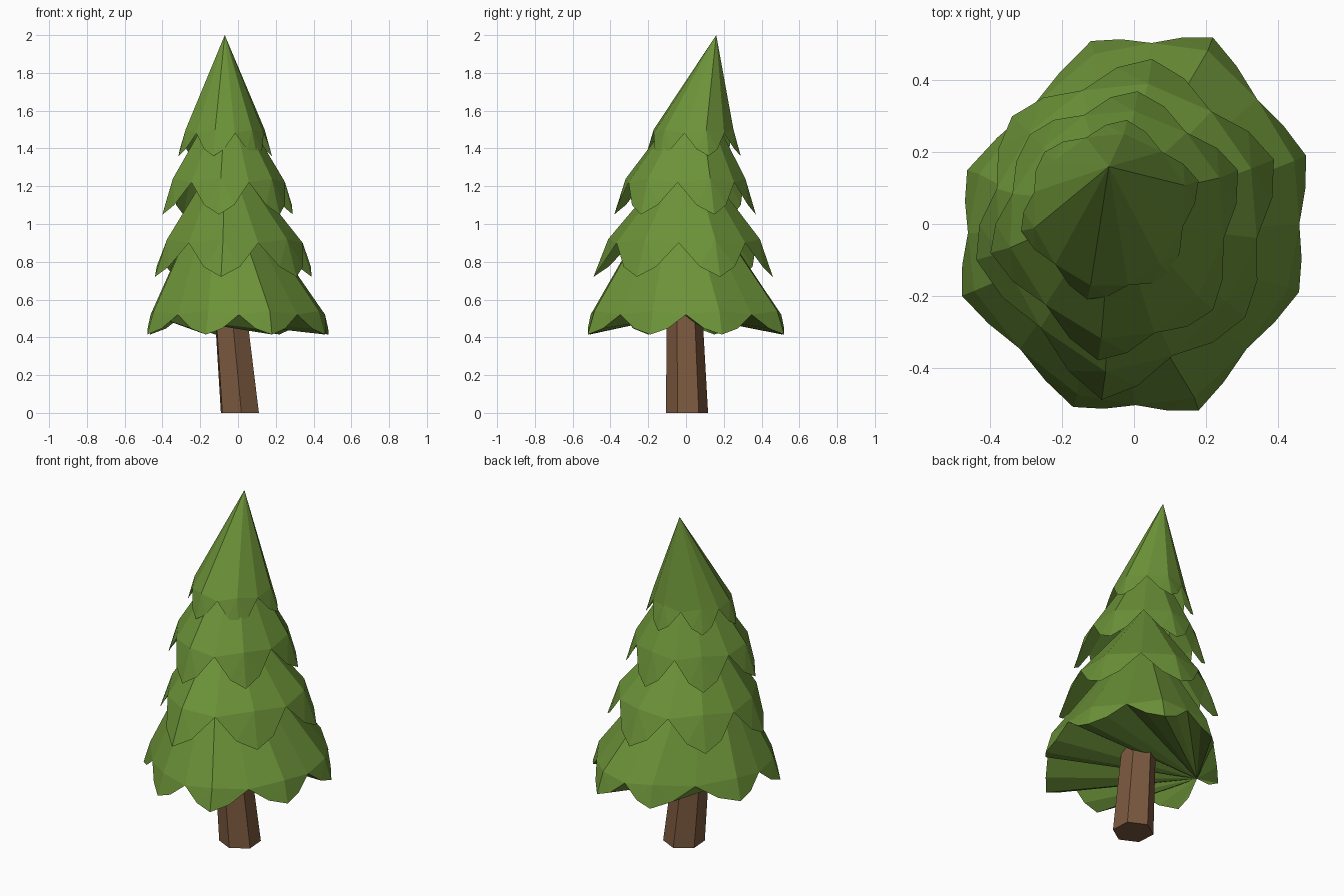
import bpy, bmesh, math
from mathutils import Vector

if "Cube" in bpy.data.objects:
    bpy.data.objects.remove(bpy.data.objects["Cube"])


def material(name, color):
    m = bpy.data.materials.new(name)
    m.diffuse_color = (*color, 1)
    m.use_nodes = True
    m.node_tree.nodes["Principled BSDF"].inputs["Base Color"].default_value = m.diffuse_color
    return m


def finish(name, bm, mat):
    me = bpy.data.meshes.new(name)
    bm.to_mesh(me)
    bm.free()
    me.materials.append(mat)
    ob = bpy.data.objects.new(name, me)
    bpy.context.collection.objects.link(ob)
    return ob


green = material("needles", (0.15, 0.29, 0.04))
brown = material("bark", (0.2, 0.1, 0.05))


# One tier: a cone that bends into drooping scalloped lobes (tips run counterclockwise)
def tier(name, apex, z_valley, z_tip, tips, push=1.05, bend_r=0.845, cap_from=None):
    bm = bmesh.new()
    n = len(tips)
    pts = [Vector(t) for t in tips]
    c = sum(pts, Vector((0, 0))) / n
    valleys = [c + ((pts[i] + pts[(i + 1) % n]) / 2 - c) * 0.98 for i in range(n)]

    def vert(p, z):
        return bm.verts.new((p.x, p.y, z))

    def shoulder(a, b):
        return vert(c + ((a + b) / 2 - c) * push, z_tip + 0.3 * (z_valley - z_tip))

    top = bm.verts.new(apex)
    v_val = [vert(v, z_valley) for v in valleys]
    rim = []
    for i, p in enumerate(pts):
        left, right = v_val[i - 1], v_val[i]
        bend = vert(c + (p - c) * bend_r, z_valley + 0.02)
        tip = vert(p, z_tip)
        s1, s2 = shoulder(valleys[i - 1], p), shoulder(p, valleys[i])
        edge = [left, s1, tip, s2, right]
        bm.faces.new((top, left, bend))
        bm.faces.new((top, bend, right))
        for a, b in zip(edge, edge[1:]):
            bm.faces.new((bend, a, b))
        rim += edge[:-1]
    # underside fan
    if cap_from is not None:
        rim = rim[cap_from:] + rim[:cap_from]
        for a, b in zip(rim[1:], rim[2:]):
            bm.faces.new((rim[0], b, a))
    finish(name, bm, green)


tier("top_tier", (-0.07, 0.16, 2.0), 1.48, 1.36,
     [(0.18, 0.12), (-0.02, 0.29), (-0.25, 0.2), (-0.315, -0.02), (-0.13, -0.21), (0.1, -0.14)])
tier("upper_tier", (-0.06, 0.06, 1.74), 1.22, 1.05,
     [(0.29, 0.15), (0.01, 0.37), (-0.29, 0.25), (-0.4, -0.08), (-0.1, -0.38), (0.22, -0.24)])
tier("lower_tier", (-0.07, 0.01, 1.42), 0.9, 0.72,
     [(0.39, 0.18), (0.05, 0.46), (-0.34, 0.3), (-0.44, -0.1), (-0.09, -0.49), (0.31, -0.26)])
tier("bottom_tier", (-0.1, -0.04, 1.33), 0.52, 0.415,
     [(0.18, -0.52), (0.46, -0.19), (0.48, 0.19), (0.22, 0.52),
      (-0.12, 0.51), (-0.465, 0.15), (-0.48, -0.2), (-0.17, -0.51)],
     push=1.015, bend_r=0.93, cap_from=24)

# Leaning six-sided trunk
bm = bmesh.new()
rings = []
for cx, cy, z, r in [(0.01, 0.005, 0, 0.112), (-0.05, -0.01, 0.65, 0.09)]:
    rings.append([bm.verts.new((cx + r * math.cos(a), cy + r * math.sin(a), z))
                  for a in (math.radians(-86 + 60 * k) for k in range(6))])
for k in range(6):
    j = (k + 1) % 6
    bm.faces.new((rings[0][k], rings[0][j], rings[1][j], rings[1][k]))
bm.faces.new(rings[0][::-1])
bm.faces.new(rings[1])
finish("trunk", bm, brown)
